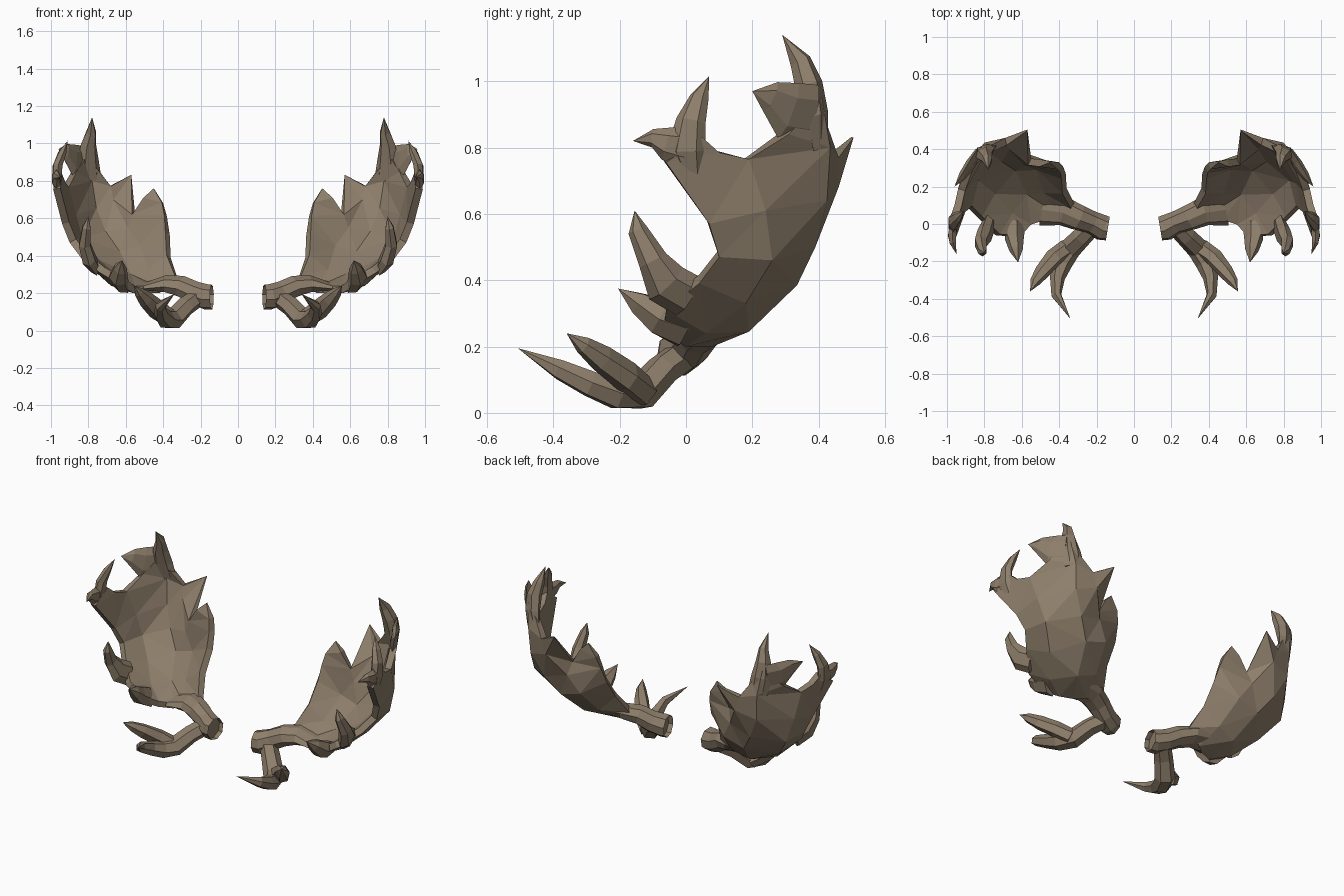
import bpy, bmesh, math
from mathutils import Vector

if "Cube" in bpy.data.objects:
    bpy.data.objects.remove(bpy.data.objects["Cube"])

horn = bpy.data.materials.new("horn_brown")
horn.diffuse_color = (0.27, 0.21, 0.147, 1)
horn.use_nodes = True
horn.node_tree.nodes["Principled BSDF"].inputs["Base Color"].default_value = horn.diffuse_color


def finish(name, bm, thickness=0, thin=(), full=()):
    """Turn a bmesh into an object, thicken it if asked, and mirror it across x."""
    bm.verts.index_update()
    thin = [v.index for v in thin]
    full = [v.index for v in full]
    me = bpy.data.meshes.new(name)
    bm.to_mesh(me)
    bm.free()
    me.materials.append(horn)
    ob = bpy.data.objects.new(name, me)
    bpy.context.collection.objects.link(ob)
    if thickness:
        group = ob.vertex_groups.new(name="thickness")
        for v in me.vertices:
            weight = 0.1 if v.index in thin else 1 if v.index in full else 0.6
            group.add([v.index], weight, 'REPLACE')
        s = ob.modifiers.new("thickness", 'SOLIDIFY')
        s.thickness, s.offset, s.vertex_group = thickness, 1, "thickness"
    m = ob.modifiers.new("mirror", 'MIRROR')
    m.use_mirror_merge = False
    return ob


def loft(name, path, wide, sides=6, tip=True, cup=0):
    """Tapered limb. path rows: x, y, z, half width, half depth; wide: width direction."""
    bm = bmesh.new()
    pts = [Vector(p[:3]) for p in path]
    rings = []
    for i, p in enumerate(path):
        if tip and i == len(path) - 1:
            break
        t = (pts[min(i + 1, len(pts) - 1)] - pts[max(i - 1, 0)]).normalized()
        a = Vector(wide)
        a = (a - t * a.dot(t)).normalized()
        b = t.cross(a)
        rings.append([bm.verts.new(pts[i] + a * p[3] * math.cos(k * math.tau / sides)
                                   + b * p[4] * math.sin(k * math.tau / sides))
                      for k in range(sides)])
    for lo, hi in zip(rings, rings[1:]):
        for k in range(sides):
            j = (k + 1) % sides
            bm.faces.new((lo[k], lo[j], hi[j], hi[k]))
    if tip:
        end = bm.verts.new(pts[-1])
        for k in range(sides):
            bm.faces.new((rings[-1][k], rings[-1][(k + 1) % sides], end))
    else:
        bm.faces.new(rings[-1])
    cap = bm.faces.new(rings[0][::-1])
    if cup:
        # hollow socket in the base
        bmesh.ops.inset_region(bm, faces=[cap], thickness=0.02)
        bmesh.ops.translate(bm, verts=cap.verts, vec=(pts[1] - pts[0]).normalized() * cup)
    bmesh.ops.recalc_face_normals(bm, faces=bm.faces)
    return finish(name, bm)


# Palm: rows climb from the root, columns run from the rear rim to the front rim
palm = [
    [(.32, .11, .27), (.42, .08, .20), (.48, .03, .20), (.56, .00, .20), (.62, -.07, .24)],
    [(.36, .19, .39), (.46, .21, .285), (.58, .19, .245), (.68, .06, .24), (.74, -.06, .31)],
    [(.365, .27, .51), (.50, .345, .43), (.64, .335, .385), (.78, .18, .33), (.84, .04, .39)],
    [(.38, .31, .61), (.57, .375, .54), (.72, .39, .50), (.88, .26, .46), (.90, .10, .47)],
    [(.55, .35, .62), (.66, .46, .68), (.79, .425, .64), (.925, .24, .61), (.94, .07, .57)],
    [(.57, .505, .83), (.69, .46, .77), (.80, .435, .80), (.94, .19, .765), (.96, .10, .785)],
]
bm = bmesh.new()
grid = [[bm.verts.new(p) for p in row] for row in palm]
for lo, hi in zip(grid, grid[1:]):
    for c in range(4):
        bm.faces.new((lo[c], lo[c + 1], hi[c + 1], hi[c]))
# crown above the top row
crown = [bm.verts.new(p) for p in [(.755, .425, .87), (.82, .41, .95), (.895, .31, .84)]]
for c in range(2):
    bm.faces.new((grid[5][c + 1], grid[5][c + 2], crown[c + 1], crown[c]))
# inner lobe rising from the rear rim
lobe = [bm.verts.new(p) for p in [(.40, .33, .68), (.50, .345, .71), (.45, .335, .76)]]
bm.faces.new((grid[3][0], grid[4][0], lobe[1], lobe[0]))
bm.faces.new((lobe[0], lobe[1], lobe[2]))
# front lobe carrying the high tine
front = [bm.verts.new(p) for p in [(.988, -.06, .755), (.978, .05, .83)]]
bm.faces.new((grid[4][4], front[0], front[1], grid[5][4]))
bmesh.ops.triangulate(bm, faces=bm.faces)
finish("palm", bm, 0.065, [lobe[2], grid[5][0]], [v for row in grid[1:5] for v in row[1:4]])

# Main beam from the hollow base into the palm
loft("beam", [(.14, -.025, .18, .065, .068), (.17, -.02, .18, .07, .07),
              (.23, .01, .20, .062, .065), (.30, .035, .235, .07, .06),
              (.38, .07, .25, .08, .048), (.50, .08, .24, .09, .015)],
     (-.3, .9, .2), sides=8, tip=False, cup=0.03)

# Brow branch and its two tines
loft("brow_branch", [(.21, .00, .18, .05, .05), (.28, -.07, .13, .055, .05),
                     (.345, -.135, .06, .06, .055), (.385, -.21, .058, .055, .05),
                     (.41, -.29, .088, .04, .042), (.415, -.38, .13, .028, .032),
                     (.34, -.507, .195)], (1, .4, 0))
loft("brow_side_tine", [(.36, -.13, .06, .05, .05), (.43, -.18, .11, .055, .045),
                        (.49, -.255, .165, .045, .04), (.53, -.31, .205, .028, .028),
                        (.555, -.36, .24)], (0, -.5, .8))

# Front rim tines
loft("low_front_tine", [(.63, .00, .25, .07, .04), (.64, -.08, .285, .058, .048),
                        (.63, -.14, .33, .04, .035), (.62, -.205, .375)], (.6, .3, .7))
loft("mid_front_tine", [(.77, .01, .35, .07, .03), (.80, -.06, .39, .07, .04),
                        (.82, -.10, .46, .045, .035), (.81, -.145, .55, .03, .025),
                        (.80, -.155, .61)], (0, 1, .5))
loft("high_front_tine", [(.95, .02, .71, .03, .015), (.968, .00, .79, .06, .025),
                         (.965, .015, .88, .045, .028),
                         (.94, .04, .95, .03, .022), (.91, .07, 1.015)], (0, 1, .4))
loft("front_spur", [(.965, .00, .80, .06, .022), (.972, -.06, .812, .05, .025),
                    (.968, -.10, .828, .028, .02), (.95, -.16, .82)], (0, 0, 1))

# Crown tines
loft("top_tine", [(.785, .405, .80, .06, .015), (.80, .39, .90, .06, .035),
                  (.80, .37, .99, .045, .042), (.785, .345, 1.06, .028, .034),
                  (.78, .29, 1.14)], (1, -.4, 0))
loft("inward_tine", [(.83, .385, .90, .09, .018), (.88, .31, .91, .09, .025),
                     (.92, .255, .952, .05, .02), (.96, .20, .97)], (0, .3, 1))
